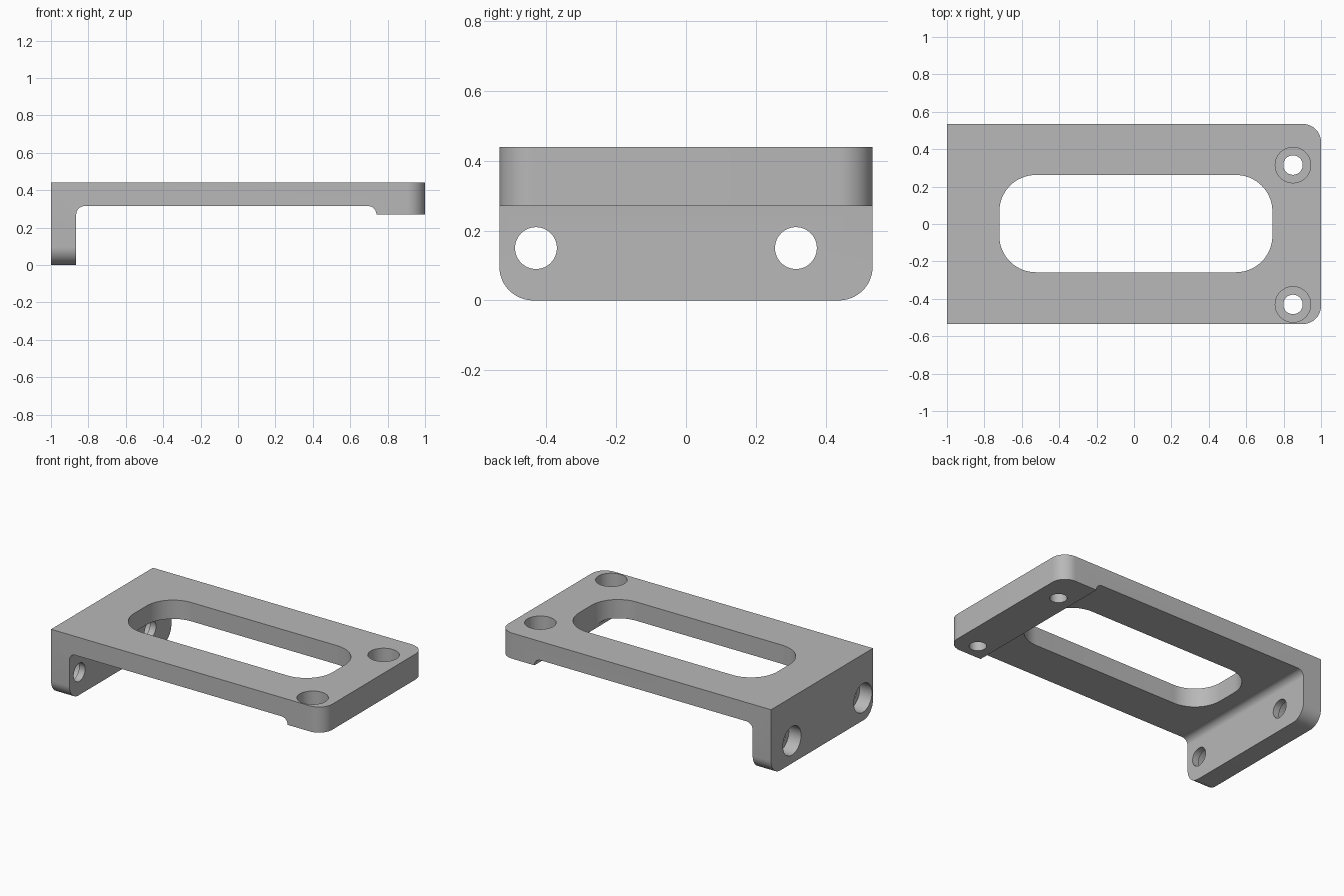
import bpy, bmesh
from math import sin, cos, pi, radians
from mathutils import Matrix, Vector

cube = bpy.data.objects.get("Cube")
if cube:
    bpy.data.objects.remove(cube, do_unlink=True)

HALF_Y, TOP, UNDER, PAD = 0.535, 0.44, 0.315, 0.27
FLANGE_X, PAD_X, FILLET = -0.865, 0.74, 0.045

grey = bpy.data.materials.new("plain grey")
grey.use_nodes = True
colour = (0.48, 0.48, 0.48, 1)
grey.diffuse_color = colour
grey.node_tree.nodes["Principled BSDF"].inputs["Base Color"].default_value = colour


def arc(cx, cy, r, start, end, steps=10):
    angles = [radians(start + (end - start) * i / steps) for i in range(steps + 1)]
    return [(cx + r * cos(a), cy + r * sin(a)) for a in angles]


def prism(name, points, depth, place, round_edges=None):
    """Extrude a 2D outline; place maps (u, v, depth) to a position."""
    bm = bmesh.new()
    face = bm.faces.new([bm.verts.new(place(u, v, 0)) for u, v in points])
    grown = bmesh.ops.extrude_face_region(bm, geom=[face])["geom"]
    shift = Vector(place(0, 0, depth)) - Vector(place(0, 0, 0))
    bmesh.ops.translate(bm, verts=[g for g in grown if isinstance(g, bmesh.types.BMVert)], vec=shift)
    if round_edges:
        bmesh.ops.bevel(bm, geom=[e for e in bm.edges if round_edges(e)], offset=0.097,
                        segments=12, profile=0.5, affect='EDGES')
    bmesh.ops.recalc_face_normals(bm, faces=bm.faces)
    mesh = bpy.data.meshes.new(name)
    bm.to_mesh(mesh)
    bm.free()
    obj = bpy.data.objects.new(name, mesh)
    bpy.context.collection.objects.link(obj)
    mesh.materials.append(grey)
    return obj


def corner_edge(e):
    a, b = (v.co for v in e.verts)
    along = b - a
    end_corner = min(a.x, b.x) > 0.99 and abs(along.z) > 0.1
    flange_corner = max(a.z, b.z) < 0.01 and abs(along.x) > 0.1
    return end_corner or flange_corner


# Bracket body: plate, flange and end pad in one side profile
profile = [(-1, 0), (-1, TOP), (1, TOP), (1, PAD), (PAD_X, PAD)]
profile += arc(PAD_X - FILLET, UNDER - FILLET, FILLET, 0, 90)
profile += arc(FLANGE_X + FILLET, UNDER - FILLET, FILLET, 90, 180)
profile += [(FLANGE_X, 0)]
# drop the pad corner where it meets the fillet end
profile = [p for i, p in enumerate(profile)
           if (Vector(p) - Vector(profile[i - 1])).length > 1e-4]
body = prism("bracket_body", profile, 2 * HALF_Y, lambda u, v, d: (u, d - HALF_Y, v), corner_edge)


# Window through the plate
def rounded_rect(x0, x1, y0, y1, r):
    return (arc(x1 - r, y1 - r, r, 0, 90, 16) + arc(x0 + r, y1 - r, r, 90, 180, 16)
            + arc(x0 + r, y0 + r, r, 180, 270, 16) + arc(x1 - r, y0 + r, r, 270, 360, 16))


cutters = [prism("window_cutter", rounded_rect(-0.72, 0.74, -0.258, 0.262, 0.195), 0.6,
                 lambda u, v, d: (u, v, d + 0.1))]


# Stepped screw holes: a wide recess outside and a narrow bore
def hole_cutter(name, radius, start, direction, length):
    bm = bmesh.new()
    turn = Vector(direction).to_track_quat('Z', 'Y').to_matrix().to_4x4()
    centre = Vector(start) + Vector(direction) * length / 2
    bmesh.ops.create_cone(bm, cap_ends=True, segments=48, radius1=radius, radius2=radius,
                          depth=length, matrix=Matrix.Translation(centre) @ turn)
    mesh = bpy.data.meshes.new(name)
    bm.to_mesh(mesh)
    bm.free()
    obj = bpy.data.objects.new(name, mesh)
    bpy.context.collection.objects.link(obj)
    mesh.materials.append(grey)
    cutters.append(obj)


for y in (-0.43, 0.315):
    hole_cutter("plate_recess_cutter", 0.095, (0.85, y, TOP + 0.1), (0, 0, -1), 0.21)
    hole_cutter("plate_bore_cutter", 0.052, (0.85, y, TOP + 0.05), (0, 0, -1), 0.3)
    hole_cutter("flange_recess_cutter", 0.095, (-1.1, y, 0.15), (1, 0, 0), 0.19)
    hole_cutter("flange_bore_cutter", 0.06, (-1.05, y, 0.15), (1, 0, 0), 0.3)

for cutter in cutters:
    cut = body.modifiers.new(cutter.name, 'BOOLEAN')
    cut.operation, cut.solver, cut.object = 'DIFFERENCE', 'EXACT', cutter

# Bake the cuts and remove the cutters
bpy.context.view_layer.update()
baked = bpy.data.meshes.new_from_object(body.evaluated_get(bpy.context.evaluated_depsgraph_get()))
body.modifiers.clear()
body.data = baked
for cutter in cutters:
    bpy.data.objects.remove(cutter, do_unlink=True)

bpy.ops.object.select_all(action='DESELECT')
body.select_set(True)
bpy.context.view_layer.objects.active = body
bpy.ops.object.shade_smooth_by_angle(angle=radians(30))
